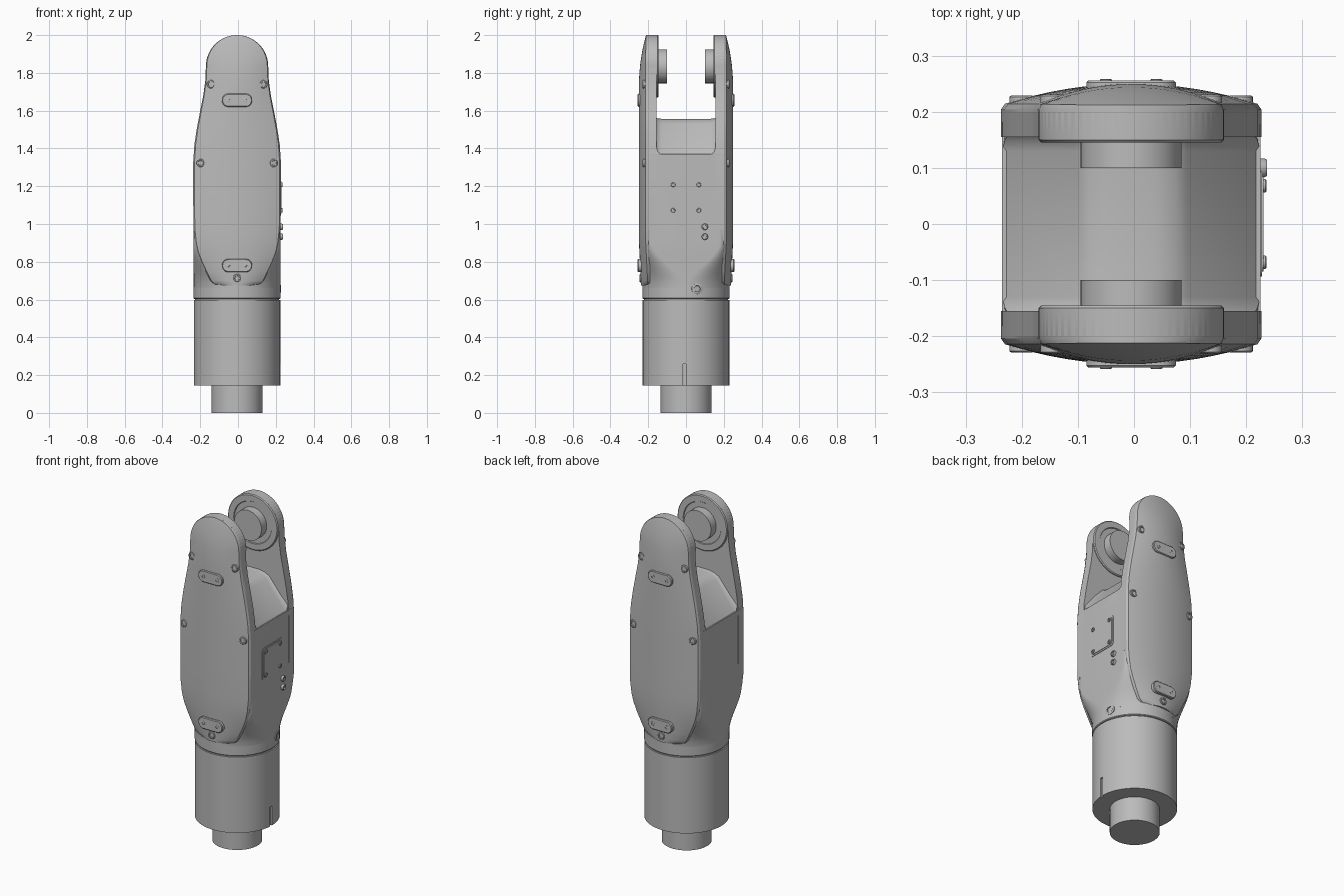
import bpy, bmesh
from math import sin, cos, pi, sqrt, radians
from mathutils import Matrix, Vector

if "Cube" in bpy.data.objects:
    bpy.data.objects.remove(bpy.data.objects["Cube"])

CX = -0.005        # centre line of the arm
PIVOT_Z = 1.835    # joint axis height
HEAD_R = 0.165

grey = bpy.data.materials.new("light_grey")
grey.use_nodes = True
grey.diffuse_color = (0.5, 0.5, 0.5, 1)
grey.node_tree.nodes["Principled BSDF"].inputs["Base Color"].default_value = (0.5, 0.5, 0.5, 1)
parts = []


def loft(name, rings, matrix=Matrix()):
    """Skin a stack of closed rings and cap both ends."""
    bm = bmesh.new()
    rows = [[bm.verts.new(matrix @ Vector(p)) for p in ring] for ring in rings]
    n = len(rows[0])
    for a, b in zip(rows, rows[1:]):
        for i in range(n):
            j = (i + 1) % n
            bm.faces.new((a[i], a[j], b[j], b[i]))
    bm.faces.new(rows[0])
    bm.faces.new(rows[-1])
    bmesh.ops.recalc_face_normals(bm, faces=bm.faces)
    mesh = bpy.data.meshes.new(name)
    bm.to_mesh(mesh)
    bm.free()
    mesh.materials.append(grey)
    obj = bpy.data.objects.new(name, mesh)
    bpy.context.collection.objects.link(obj)
    parts.append(obj)
    return obj


def facing(x, y, z, direction):
    """Place a part so that its own z axis points along direction."""
    turn = Vector((0, 0, 1)).rotation_difference(Vector(direction))
    return Matrix.Translation((x, y, z)) @ turn.to_matrix().to_4x4()


def lathe(name, profile, matrix, n=64):
    return loft(name, [[(r * cos(2 * pi * i / n), r * sin(2 * pi * i / n), h)
                        for i in range(n)] for r, h in profile], matrix)


def rounded_ring(hx, hy, r, z, n=12):
    """Rounded rectangle at height z."""
    ring = []
    for k, (sx, sy) in enumerate(((1, 1), (-1, 1), (-1, -1), (1, -1))):
        for i in range(n + 1):
            a = (k + i / n) * pi / 2
            ring.append((sx * (hx - r) + r * cos(a), sy * (hy - r) + r * sin(a), z))
    return ring


def screw(name, x, y, z, direction, r=0.022, h=0.006):
    """Cap screw with a hollow head."""
    lathe(name, [(r, -0.02), (r, h * 0.6), (r * 0.85, h), (r * 0.6, h),
                 (r * 0.55, h - 0.006), (r * 0.1, h - 0.006)],
          facing(x, y, z, direction), 20)


# Base: stub, motor housing and collar
centre = Matrix.Translation((CX, 0, 0))
lathe("mounting_stub", [(0.135, 0), (0.135, 0.2)], centre)
base = lathe("base_housing", [(0.229, 0.145), (0.229, 0.597)], centre, 96)
lathe("base_seam", [(0.222, 0.58), (0.222, 0.62)], centre)
lathe("collar", [(0.226, 0.603), (0.23, 0.607), (0.23, 0.675)], centre, 96)

# Key slot cut in the base housing
cutter = loft("slot_cutter", [rounded_ring(0.02, 0.008, 0.002, z, 2) for z in (0.1, 0.26)],
              Matrix.Translation((CX + 0.24, -0.008, 0)))
parts.remove(cutter)
cutter.hide_render = True
cut = base.modifiers.new("slot", "BOOLEAN")
cut.operation = "DIFFERENCE"
cut.object = cutter
bpy.context.view_layer.objects.active = base
bpy.ops.object.modifier_apply(modifier="slot")
bpy.data.objects.remove(cutter)

# Body: round at the collar, turning into a rounded box
rings = []
for i in range(11):
    t = i / 10
    s = t * t * (3 - 2 * t)
    rings.append(rounded_ring(0.23, 0.23 - 0.022 * s, 0.2295 - 0.2 * s, 0.66 + 0.24 * t))
rings.append(rounded_ring(0.23, 0.208, 0.0295, 1.37))
loft("body", rings, centre)

# Bridge between the fork arms, with sloped shoulders and fillets
bridge = []
for y, d in ((-0.172, 0.13), (-0.163, 0.07), (-0.15, 0.025), (-0.13, 0),
             (0.13, 0), (0.15, 0.025), (0.163, 0.07), (0.172, 0.13)):
    half = [(0.23 - 0.2 * d, 1.36 + d), (0.1, 1.53 + d * 0.3), (0.075, 1.55 + d * 0.1),
            (0.04, 1.557 + d * 0.1)]
    bridge.append([(0.23, y, 1.3)] + [(x, y, z) for x, z in half]
                  + [(-x, y, z) for x, z in reversed(half)] + [(-0.23, y, 1.3)])
loft("bridge", bridge, centre)

# Half width of the side covers by height, closed by a round head
OUTLINE = [(0.675, 0.10), (0.682, 0.122), (0.70, 0.141), (0.75, 0.166), (0.8, 0.19),
           (0.85, 0.21), (0.9, 0.222), (0.97, 0.23), (1.1, 0.232), (1.33, 0.232),
           (1.42, 0.226), (1.5, 0.214), (1.6, 0.195), (1.68, 0.179), (1.76, 0.168)]
OUTLINE += [(PIVOT_Z + HEAD_R * sin(a), max(HEAD_R * cos(a), 0.008))
            for a in (radians(6 * i) for i in range(16))]


def cover_width(z):
    for (z0, w0), (z1, w1) in zip(OUTLINE, OUTLINE[1:]):
        if z0 <= z <= z1:
            return w0 + (w1 - w0) * (z - z0) / (z1 - z0)
    return 0.1


def cover_depth(u, z):
    """Distance of the domed cover from the mid plane; u runs -1..1 across."""
    s = max(0, (z - 1.72) / 0.28)
    low = max(0, (0.92 - z) / 0.24)
    return 0.25 - 0.038 * (1 - (1 - u * u) * (1 - s * s)) - 0.012 * low


def plate(name, side, inner, rows, front):
    us = [-1, -0.97] + [i / 8 for i in range(-7, 8)] + [0.97, 1]
    rings = []
    for z, w in rows:
        ring = [(-w, side * inner, z)]
        ring += [(u * w, side * (front(u, z) - (0.008 if abs(u) == 1 else 0)), z) for u in us]
        rings.append(ring + [(w, side * inner, z)])
    return loft(name, rings, centre)


for side, end in ((-1, "front"), (1, "back")):
    out, inward = (0, side, 0), (0, -side, 0)

    # Fork arm, domed cover and joint hub
    plate(end + "_arm", side, 0.155, [p for p in OUTLINE if p[0] > 0.95], lambda u, z: 0.208)
    plate(end + "_cover", side, 0.19, OUTLINE, cover_depth)
    hub = facing(CX, side * 0.2, PIVOT_Z, inward)
    lathe(end + "_hub", [(HEAD_R, 0), (HEAD_R, 0.05), (0.16, 0.055), (0.125, 0.055),
                         (0.122, 0.051), (0.1, 0.051)], hub)
    lathe(end + "_joint_boss", [(0.09, 0), (0.09, 0.1)], hub)

    # Cover screws
    for x, z in ((-0.14, 1.74), (0.14, 1.74), (-0.195, 1.323), (0.195, 1.323), (0, 0.713)):
        y = cover_depth(x / cover_width(z), z)
        screw(end + "_cover_screw", CX + x, side * y, z, out)

    # Capsule pads with two small screws each
    for z in (1.655, 0.78):
        top = 0.256
        loft(end + "_pad", [rounded_ring(hx, hy, hy - 0.001, h, 8) for hx, hy, h in
                            ((0.08, 0.035, 0), (0.08, 0.035, 0.052), (0.076, 0.031, 0.056))],
             facing(CX, side * (top - 0.056), z, out))
        for x in (-0.045, 0.045):
            screw(end + "_pad_screw", CX + x, side * top, z, out, 0.011, 0.002)

# Access panel on the left side: frame, lid and corner screws
face_x = CX + 0.23
for name, size, height in (("panel_frame", 0.094, 0.003), ("panel_lid", 0.085, 0.006)):
    loft(name, [rounded_ring(size, size, 0.015, h, 4) for h in (-0.02, height)],
         facing(face_x, 0, 1.14, (1, 0, 0)))
for y in (-0.068, 0.068):
    for z in (-0.068, 0.068):
        screw("panel_screw", face_x + 0.006, y, 1.14 + z, (1, 0, 0), 0.012, 0.005)

# Two ports and the collar screw
for z in (0.985, 0.933):
    screw("side_port", face_x, 0.1, z, (1, 0, 0), 0.017, 0.012)
screw("collar_screw", CX + 0.222, 0.058, 0.657, (0.97, 0.25, 0), 0.029, 0.006)

# Smooth curved faces, keep the edges crisp
bpy.ops.object.select_all(action="DESELECT")
for obj in parts:
    obj.select_set(True)
bpy.context.view_layer.objects.active = parts[0]
bpy.ops.object.shade_smooth_by_angle(angle=radians(30))
